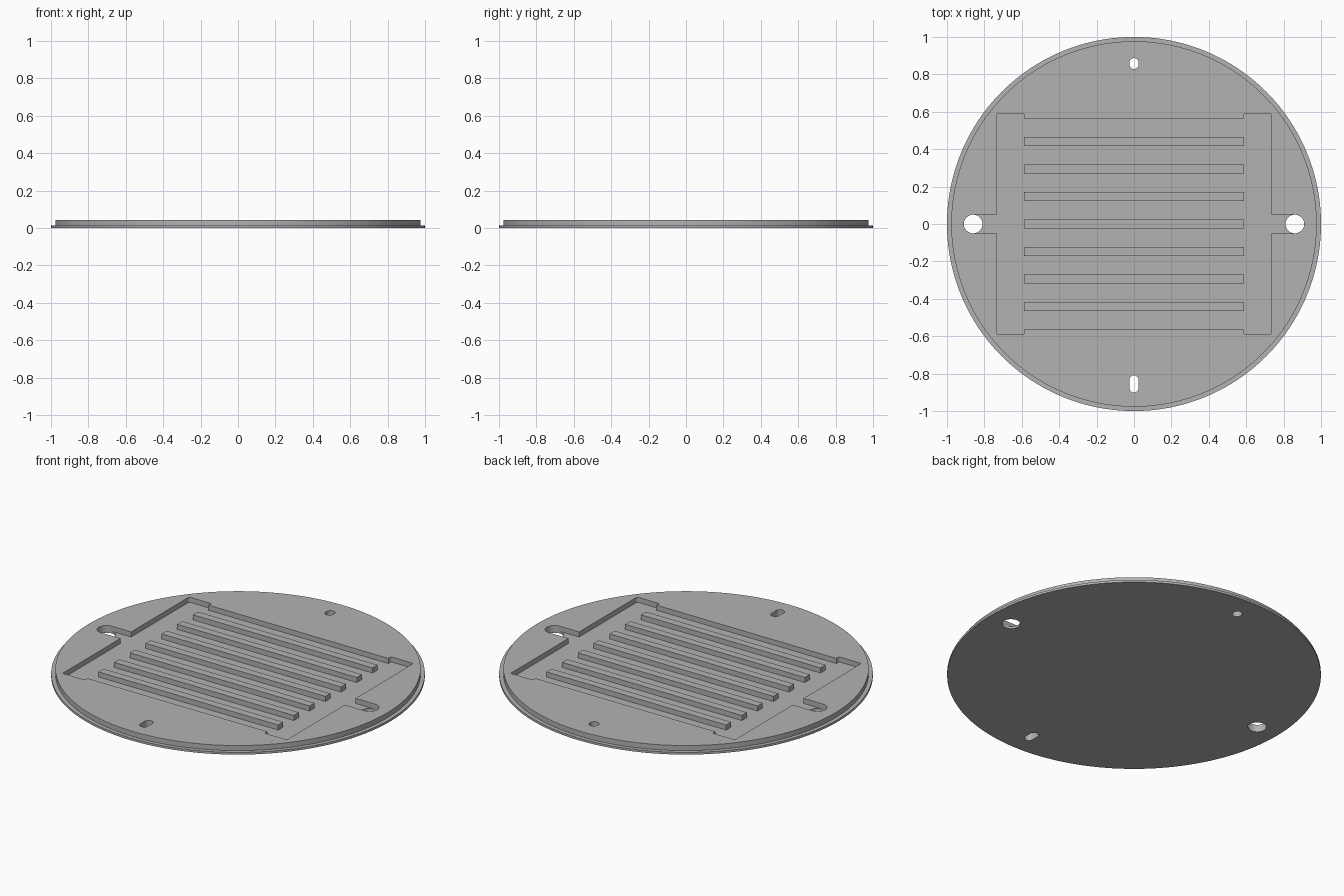
import bpy
import bmesh
from math import cos, sin, pi, radians

if "Cube" in bpy.data.objects:
    bpy.data.objects.remove(bpy.data.objects["Cube"], do_unlink=True)

RIM_TOP, TOP = 0.013, 0.043      # flange top (also pocket floor) and plate top
HOLE_X, HOLE_R = 0.86, 0.05      # large side holes
BAR_X, BAR_W, PITCH = 0.587, 0.047, 0.147

grey = bpy.data.materials.new("plain grey")
grey.use_nodes = True
colour = (0.45, 0.45, 0.45, 1)
grey.diffuse_color = colour
grey.node_tree.nodes["Principled BSDF"].inputs["Base Color"].default_value = colour


def arc(cx, cy, r, start, end, steps):
    angles = [start + (end - start) * i / steps for i in range(steps + 1)]
    return [(cx + r * cos(a), cy + r * sin(a)) for a in angles]


def circle(cx, cy, r, steps):
    return arc(cx, cy, r, 0, 2 * pi, steps)[:-1]


def slot(cy, r, half):
    """Upright slot with round ends on the centre line."""
    return arc(0, cy + half, r, 0, pi, 12) + arc(0, cy - half, r, pi, 2 * pi, 12)


def plate(name, outlines, bottom, top):
    """Extrude a filled outline with holes into a solid mesh."""
    curve = bpy.data.curves.new(name, "CURVE")
    curve.dimensions = "2D"
    curve.fill_mode = "BOTH"
    curve.extrude = (top - bottom) / 2
    for points in outlines:
        spline = curve.splines.new("POLY")
        spline.points.add(len(points) - 1)
        for target, (x, y) in zip(spline.points, points):
            target.co = (x, y, 0, 1)
        spline.use_cyclic_u = True
    obj = bpy.data.objects.new(name, curve)
    bpy.context.collection.objects.link(obj)
    bpy.ops.object.select_all(action="DESELECT")
    obj.select_set(True)
    bpy.context.view_layer.objects.active = obj
    bpy.ops.object.convert(target="MESH")
    obj = bpy.context.object
    mesh = obj.data
    bm = bmesh.new()
    bm.from_mesh(mesh)
    bmesh.ops.translate(bm, verts=bm.verts, vec=(0, 0, (top + bottom) / 2))
    bmesh.ops.remove_doubles(bm, verts=bm.verts, dist=0.00001)
    bmesh.ops.recalc_face_normals(bm, faces=bm.faces)
    bm.to_mesh(mesh)
    bm.free()
    mesh.materials.clear()
    mesh.materials.append(grey)
    bpy.ops.object.shade_smooth_by_angle(angle=radians(30))
    return obj


# Pocket outline: one quarter, mirrored both ways
r = 0.008
quarter = [(BAR_X, 0.565)]
quarter += arc(BAR_X + r, 0.59 - r, r, pi, pi / 2, 4)
quarter += arc(0.733 - r, 0.59 - r, r, pi / 2, 0, 4)
quarter += [(0.733, HOLE_R)]
quarter += arc(HOLE_X, 0, HOLE_R, pi / 2, 0, 12)
half = quarter + [(x, -y) for x, y in quarter[-2::-1]]
pocket = half + [(-x, y) for x, y in half[::-1]]
# The two mirrored halves meet in the long straight edges
screw_slots = [slot(0.858, 0.025, 0.004), slot(-0.855, 0.025, 0.021)]

# Thin bottom disc with the flange, pierced by all four holes
side_holes = [circle(s * HOLE_X, 0, HOLE_R, 48) for s in (1, -1)]
plate("flange_disc", [circle(0, 0, 1, 160)] + side_holes + screw_slots, 0, RIM_TOP)

# Upper disc with the open pocket
plate("pocket_disc", [circle(0, 0, 0.977, 160), pocket] + screw_slots, RIM_TOP, TOP)

# Row of parallel bars standing in the pocket
for i in range(-3, 4):
    y, w = i * PITCH, BAR_W / 2
    bar = [(-BAR_X, y - w), (BAR_X, y - w), (BAR_X, y + w), (-BAR_X, y + w)]
    plate(f"pocket_bar_{i + 4}", [bar], RIM_TOP, TOP)
